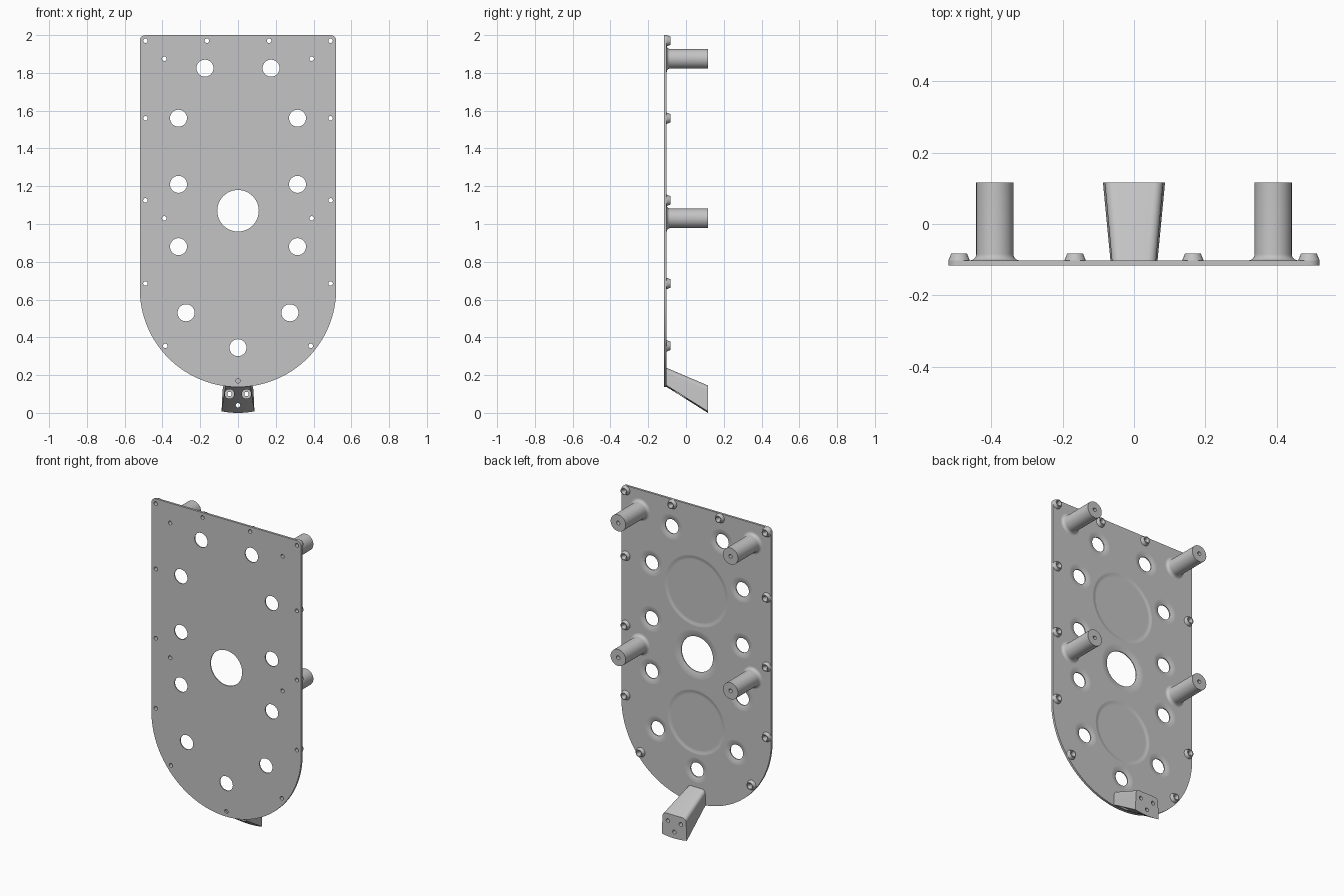
import bpy
import bmesh
from math import sin, cos, pi, radians

FRONT, BACK, END = -0.116, -0.102, 0.116
HALF_WIDTH, BOTTOM, TOP = 0.52, 0.137, 2.0

cube = bpy.data.objects.get("Cube")
if cube:
    bpy.data.objects.remove(cube, do_unlink=True)

grey = bpy.data.materials.new("plain grey")
grey.use_nodes = True
grey.diffuse_color = (0.55, 0.55, 0.55, 1)
grey.node_tree.nodes["Principled BSDF"].inputs["Base Color"].default_value = grey.diffuse_color


def mirrored(points):
    """Each (x, z) point together with its twin on the other side."""
    return [(s * x, z) for x, z in points for s in ((1, -1) if x else (1,))]


def arc(cx, cz, r, start, end, steps):
    angles = [radians(start + (end - start) * i / steps) for i in range(steps + 1)]
    return [(cx + r * cos(a), cz + r * sin(a)) for a in angles]


def skin(bm, rings, closed=False):
    """Join rings of points with quads; cap the ends unless closed on itself."""
    rows = [[bm.verts.new(p) for p in ring] for ring in rings]
    n = len(rows[0])
    pairs = list(zip(rows, rows[1:]))
    if closed:
        pairs.append((rows[-1], rows[0]))
    else:
        bm.faces.new(rows[0])
        bm.faces.new(rows[-1])
    for a, b in pairs:
        for i in range(n):
            j = (i + 1) % n
            bm.faces.new((a[i], a[j], b[j], b[i]))


def lathe(bm, profile, x, z, closed=False, n=40):
    """Turn a profile of (radius, y) about an axis along y."""
    skin(bm, [[(px, y, pz) for px, pz in arc(x, z, r, 0, 360 - 360 / n, n - 1)]
              for r, y in profile], closed)


def finish(bm, name):
    bmesh.ops.recalc_face_normals(bm, faces=bm.faces)
    mesh = bpy.data.meshes.new(name)
    bm.to_mesh(mesh)
    bm.free()
    mesh.materials.append(grey)
    obj = bpy.data.objects.new(name, mesh)
    bpy.context.collection.objects.link(obj)
    return obj


def activate(obj):
    bpy.ops.object.select_all(action='DESELECT')
    obj.select_set(True)
    bpy.context.view_layer.objects.active = obj


def smooth(obj):
    """Smooth the curved faces, keep those square to the y axis flat."""
    activate(obj)
    bpy.ops.object.shade_smooth_by_angle(angle=radians(32))
    for p in obj.data.polygons:
        if abs(p.normal.y) > 0.9999:
            p.use_smooth = False


def cut(obj, cutter):
    cutter.hide_render = True
    mod = obj.modifiers.new("cut", 'BOOLEAN')
    mod.operation = 'DIFFERENCE'
    mod.solver = 'EXACT'
    mod.object = cutter
    activate(obj)
    bpy.ops.object.modifier_apply(modifier=mod.name)
    bpy.data.objects.remove(cutter, do_unlink=True)


# Hole layout as (x, z)
large_holes = mirrored([(0.175, 1.825), (0.315, 1.56), (0.315, 1.21),
                        (0.315, 0.88), (0.275, 0.53), (0, 0.345)])
boss_spots = mirrored([(0.49, 1.97), (0.165, 1.97), (0.49, 1.56),
                       (0.49, 1.125), (0.49, 0.685), (0.385, 0.355)])
post_spots = mirrored([(0.39, 1.875), (0.39, 1.03)])

# Plate: square top with small corner rounds, half-round bottom
corner = 0.03
outline = arc(HALF_WIDTH - corner, TOP - corner, corner, 0, 90, 6)
outline += arc(corner - HALF_WIDTH, TOP - corner, corner, 90, 180, 6)
outline += arc(0, BOTTOM + HALF_WIDTH, HALF_WIDTH, 180, 360, 64)
bm = bmesh.new()
skin(bm, [[(x, y, z) for x, z in outline] for y in (FRONT, BACK)])
plate = finish(bm, "plate")

# Cutters: flared holes, plain holes and two shallow round dishes
bm = bmesh.new()


def flared_hole(x, z, r, flare, depth):
    curve = [(r + flare * i / 6, BACK + 0.0003 - depth * (1 - i / 6) ** 2) for i in range(7)]
    lathe(bm, [(r, FRONT - 0.1)] + curve + [(r + flare, 0)], x, z, n=48)


for x, z in large_holes:
    flared_hole(x, z, 0.045, 0.04, 0.008)
flared_hole(0, 1.07, 0.11, 0.05, 0.009)
for x, z in boss_spots + post_spots + [(0, 0.17)]:
    lathe(bm, [(0.012, FRONT - 0.1), (0.012, 0)], x, z, n=20)
for z, r in ((1.468, 0.225), (0.645, 0.205)):
    wall = [(r - 0.03 * (1 - i / 6), BACK + 0.0003 - 0.0025 * (1 + cos(pi * i / 6)))
            for i in range(7)]
    lathe(bm, wall + [(r, 0)], 0, z, n=64)
cut(plate, finish(bm, "plate_cutter"))
smooth(plate)

# Small tapered bosses with a screw hole
bm = bmesh.new()
boss = [(0.012, BACK), (0.03, BACK), (0.022, BACK + 0.02),
        (0.017, BACK + 0.02), (0.012, BACK + 0.012)]
for x, z in boss_spots:
    lathe(bm, boss, x, z, closed=True, n=20)
smooth(finish(bm, "screw_bosses"))

# Long hollow posts with a rounded foot
foot = [(0.052 + r, BACK + y) for r, y in arc(0.018, 0.018, 0.018, 270, 180, 6)]
post = [(0.012, BACK)] + foot + [(0.052, END), (0.012, END)]
for i, (x, z) in enumerate(post_spots):
    bm = bmesh.new()
    lathe(bm, post, x, z, closed=True)
    smooth(finish(bm, f"post_{i + 1}"))


# Sloping foot bracket: rounded top corners and a gently bowed underside
def bracket_section(y, half, low, high):
    r = 0.025
    top = half * 0.94 - r
    side = arc(top, high - r, r, 0, 90, 6)
    ring = side + [(-x, z) for x, z in reversed(side)]
    for i in range(9):
        t = i / 4 - 1
        ring.append((half * t, low + 0.008 * t * t))
    return [(x, y, z) for x, z in ring]


bm = bmesh.new()
skin(bm, [bracket_section(BACK, 0.066, BOTTOM, 0.238),
          bracket_section(END, 0.087, 0, 0.145)])
bracket = finish(bm, "foot_bracket")

# Screw holes in the bracket, the upper pair with a wide counterbore
bm = bmesh.new()
for x, z in mirrored([(0.045, 0.1)]):
    lathe(bm, [(0.025, -0.3), (0.025, 0.09), (0.012, 0.09), (0.012, 0.3)], x, z, n=24)
lathe(bm, [(0.012, -0.3), (0.012, 0.3)], 0, 0.04, n=24)
cut(bracket, finish(bm, "bracket_cutter"))
smooth(bracket)
